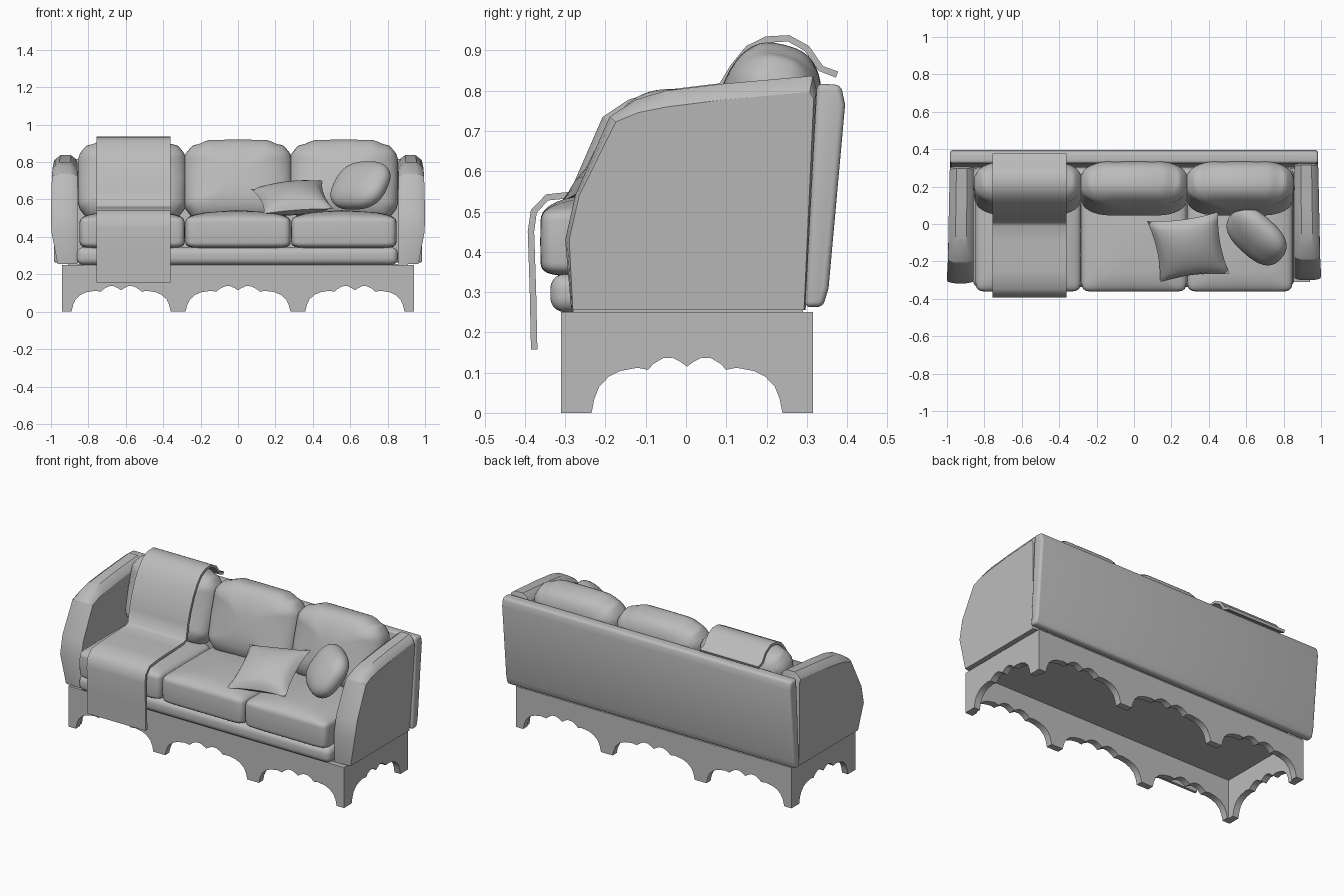
import bpy, bmesh, math
from mathutils import Vector, Matrix

if "Cube" in bpy.data.objects:
    bpy.data.objects.remove(bpy.data.objects["Cube"])

GREY = (0.5, 0.5, 0.5, 1)
fabric = bpy.data.materials.new("plain_grey")
fabric.use_nodes = True
fabric.diffuse_color = GREY
fabric.node_tree.nodes["Principled BSDF"].inputs["Base Color"].default_value = GREY


def finish(bm, name, angle=35, bevel=0, segments=4):
    bmesh.ops.recalc_face_normals(bm, faces=bm.faces)
    mesh = bpy.data.meshes.new(name)
    bm.to_mesh(mesh)
    bm.free()
    mesh.materials.append(fabric)
    ob = bpy.data.objects.new(name, mesh)
    bpy.context.collection.objects.link(ob)
    bpy.ops.object.select_all(action='DESELECT')
    bpy.context.view_layer.objects.active = ob
    ob.select_set(True)
    if bevel:
        mod = ob.modifiers.new("soft_edges", 'BEVEL')
        mod.width, mod.segments = bevel, segments
        mod.limit_method, mod.angle_limit = 'ANGLE', math.radians(40)
        bpy.ops.object.modifier_apply(modifier=mod.name)
    bpy.ops.object.shade_smooth_by_angle(angle=math.radians(angle))
    return ob


def loft(rings):
    """Skin a row of closed rings and cap both ends."""
    bm = bmesh.new()
    rows = [[bm.verts.new(p) for p in ring] for ring in rings]
    bm.faces.new(rows[0])
    bm.faces.new(rows[-1])
    n = len(rows[0])
    for a, b in zip(rows, rows[1:]):
        for i in range(n):
            j = (i + 1) % n
            bm.faces.new((a[i], a[j], b[j], b[i]))
    return bm


def prism(points, axis, a, b):
    """Extrude a profile along x (points are y, z) or y (points are x, z)."""
    place = (lambda p, t: (t, *p)) if axis == 'x' else (lambda p, t: (p[0], t, p[1]))
    return loft([[place(p, t) for p in points] for t in (a, b)])


def box(x0, x1, y0, y1, z0, z1):
    return prism([(y0, z0), (y1, z0), (y1, z1), (y0, z1)], 'x', x0, x1)


def spow(v, e):
    return math.copysign(abs(v) ** e, v)


def cushion(name, matrix, half, edge, outline, wave=0, crown=0):
    """Rounded cushion; its thickness runs along local z."""
    bm = bmesh.new()
    bmesh.ops.create_uvsphere(bm, u_segments=48, v_segments=24, radius=1)
    for v in bm.verts:
        r = math.hypot(v.co.x, v.co.y)
        k = r ** edge if r > 1e-5 else 0
        x = k * spow(v.co.x / r, outline) if k else 0
        y = k * spow(v.co.y / r, outline) if k else 0
        z = spow(v.co.z, edge)
        if z > 0:
            z += crown * (1 - x * x) * (1 - y ** 4)
        y += wave * math.cos(x * 12) * max(y, 0)
        x += wave * math.cos(y * 11) * x
        v.co = Vector((x * half[0], y * half[1], z * half[2]))
    bm.transform(matrix)
    return finish(bm, name, 60)


# Scalloped plinth boards
HALF_ARCH = [(-1, 0), (-.97, .035), (-.92, .065), (-.82, .09), (-.7, .104), (-.52, .112),
             (-.41, .107), (-.35, .122), (-.25, .136), (-.15, .137), (-.07, .127), (0, .115)]
ARCH = HALF_ARCH + [(-u, z) for u, z in reversed(HALF_ARCH[:-1])]


def board_profile(lo, hi, arches):
    pts = [(lo, 0)]
    for centre, half in arches:
        pts += [(centre + u * half, z) for u, z in ARCH]
    return pts + [(hi, 0), (hi, .25), (lo, .25)]


long_board = board_profile(-.94, .94, [(-.625, .265), (0, .28), (.625, .265)])
side_board = board_profile(-.31, .315, [(.0025, .237)])
for name, y in (("front_plinth", -.31), ("back_plinth", .275)):
    finish(prism(long_board, 'y', y, y + .04), name, 30)
for name, x in (("right_plinth", -.94), ("left_plinth", .9)):
    finish(prism(side_board, 'x', x, x + .04), name, 30)
finish(box(-.91, .91, -.28, .29, .24, .255), "plinth_floor")

# Seat deck with rounded front roll
finish(box(-.862, .855, -.337, .3, .25, .345), "seat_deck", 50, .036, 5)

# Sloped arms: profile y, z, the outer side's x, and how far the rim draws in (y, z)
ARM = [(-.285, .255, .965, .1, 0), (-.3, .43, .998, .25, 0), (-.275, .54, 1, .25, 0),
       (-.19, .735, .995, .4, -.3), (-.125, .778, .993, .2, -.8), (-.05, .8, .992, .1, -1),
       (.09, .817, .99, 0, -1), (.315, .837, .985, -.2, -1), (.325, .8, .985, -.2, -.5),
       (.297, .255, .965, -.1, 0)]
RIM = [(0, .04), (.1, .018), (.28, 0), (.72, 0), (.9, .018), (1, .04)]
for name, s, shift in (("right_arm", -1, -.017), ("left_arm", 1, 0)):
    rings = [[(s * (.857 + t * (outer - .857)), y + shift + dy * inset, z + dz * inset)
              for y, z, outer, dy, dz in ARM] for t, inset in RIM]
    finish(loft(rings), name, 30)

# Leaning back panel
BACK = [(.295, .262), (.34, .263), (.354, .31), (.395, .765), (.385, .814), (.325, .818)]
finish(prism(BACK, 'x', -.985, .985), "back_panel", 50, .015, 4)

# Seat cushions and leaning back cushions
lean = Matrix.Rotation(math.pi / 2 - .25, 4, 'X')
for name, x in (("right", -.566), ("middle", 0), ("left", .566)):
    cushion(name + "_seat_cushion", Matrix.Translation((x, -.1, .425)),
            (.282, .262, .086), .25, .14, crown=.38)
    cushion(name + "_back_cushion", Matrix.Translation((x, .19, .695)) @ lean,
            (.28, .217, .13), .75, .3, wave=.04)

# Square throw pillow with pulled corners
corners = [Vector(c) for c in ((.14, -.31, .525), (.51, -.265, .55),
                               (.45, .065, .70), (.07, .015, .655))]
normal = (corners[1] - corners[0]).cross(corners[3] - corners[0]).normalized()
N = 16
bm = bmesh.new()
for side in (-1, 1):
    grid = []
    for i in range(N + 1):
        row = []
        for j in range(N + 1):
            u, v = 2 * i / N - 1, 2 * j / N - 1
            a = (u * (1 - .1 * (1 - v * v)) + 1) / 2
            b = (v * (1 - .1 * (1 - u * u)) + 1) / 2
            p = corners[0].lerp(corners[1], a).lerp(corners[3].lerp(corners[2], a), b)
            puff = .07 * ((1 - u * u) * (1 - v * v)) ** .5
            row.append(bm.verts.new(p + normal * side * puff))
        grid.append(row)
    for i in range(N):
        for j in range(N):
            bm.faces.new((grid[i][j], grid[i + 1][j], grid[i + 1][j + 1], grid[i][j + 1]))
bmesh.ops.remove_doubles(bm, verts=bm.verts, dist=.0005)
finish(bm, "square_pillow", 60)

# Round pillow resting against the left arm
along = Vector((.74, -.67, .02)).normalized()
face = along.cross(Vector((.45, .4, .8))).normalized()
up = face.cross(along)
tilt = Matrix((along, up, face)).transposed().to_4x4()
cushion("round_pillow", Matrix.Translation((.655, -.065, .675)) @ tilt,
        (.178, .147, .078), .9, .75)

# Draped blanket
DRAPE = [(-.377, .157), (-.38, .3), (-.385, .45), (-.378, .5), (-.345, .535), (-.25, .545),
         (-.1, .55), (-.01, .553), (.015, .567), (.03, .65), (.05, .72), (.085, .805),
         (.118, .86), (.155, .905), (.2, .927), (.255, .93), (.3, .905), (.335, .855),
         (.375, .84)]
under = []
for i, p in enumerate(DRAPE):
    q0, q1 = DRAPE[max(i - 1, 0)], DRAPE[min(i + 1, len(DRAPE) - 1)]
    d = Vector((q1[0] - q0[0], q1[1] - q0[1])).normalized() * .008
    under.append((p[0] + d.y, p[1] - d.x))
over = [(2 * p[0] - q[0], 2 * p[1] - q[1]) for p, q in zip(DRAPE, under)]
finish(prism(over + under[::-1], 'x', -.757, -.36), "blanket", 60)
